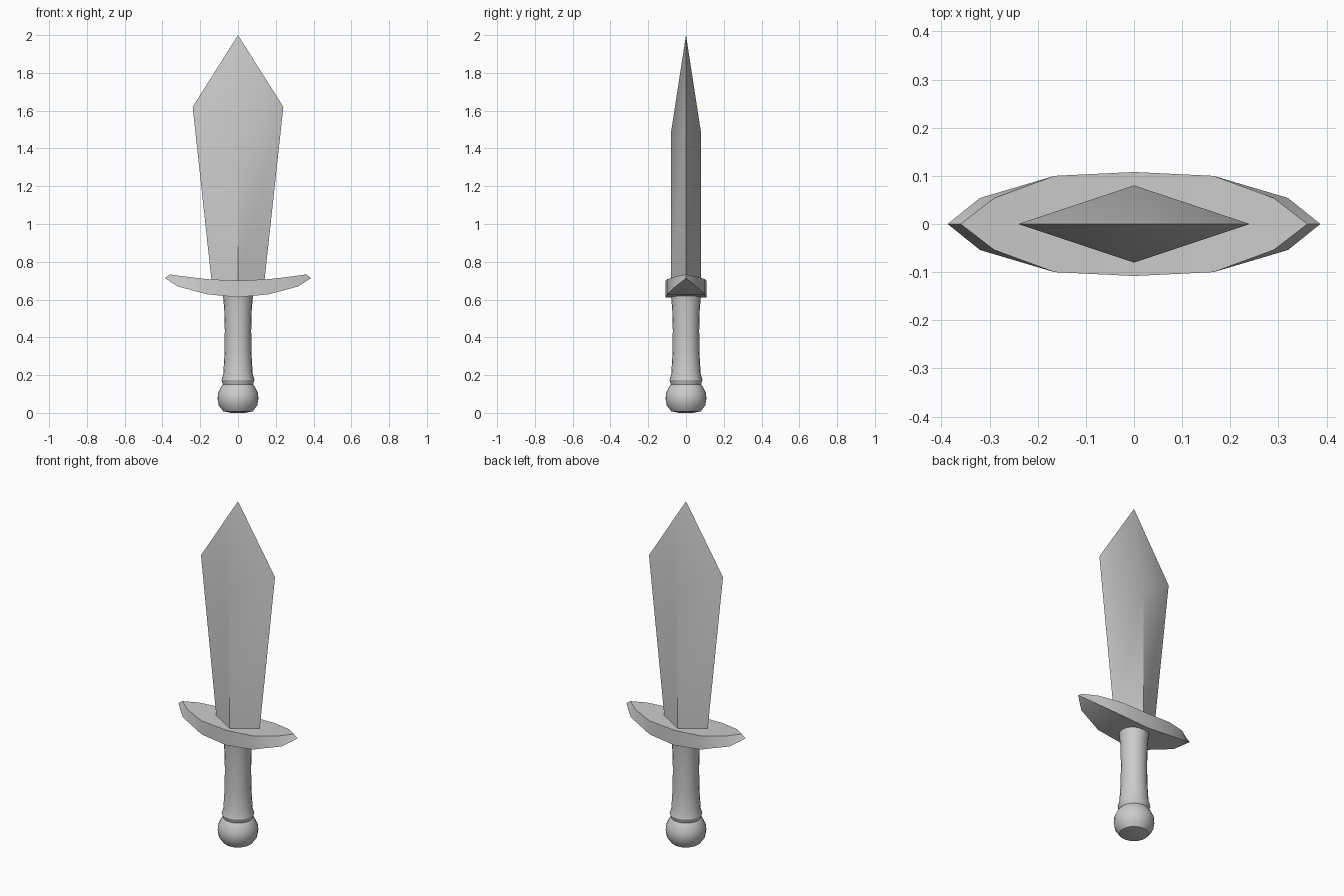
import bpy, bmesh, math

if "Cube" in bpy.data.objects:
    bpy.data.objects.remove(bpy.data.objects["Cube"])


def make(name, verts, faces):
    mesh = bpy.data.meshes.new(name)
    bm = bmesh.new()
    vs = [bm.verts.new(v) for v in verts]
    for f in faces:
        bm.faces.new([vs[i] for i in f])
    bmesh.ops.recalc_face_normals(bm, faces=bm.faces[:])
    bm.to_mesh(mesh)
    bm.free()
    ob = bpy.data.objects.new(name, mesh)
    bpy.context.collection.objects.link(ob)
    bpy.ops.object.select_all(action='DESELECT')
    bpy.context.view_layer.objects.active = ob
    ob.select_set(True)
    bpy.ops.object.shade_smooth_by_angle(angle=math.radians(30))
    return ob


# Blade: diamond section flaring up to the shoulders, then a point
verts = [(-.138, 0, .68), (0, -.078, .68), (.138, 0, .68), (0, .078, .68),
         (-.24, 0, 1.62), (0, -.08, 1.48), (.24, 0, 1.62), (0, .08, 1.48),
         (0, 0, 2)]
faces = [(3, 2, 1, 0)]
for i in range(4):
    j = (i + 1) % 4
    faces += [(i, j, j + 4, i + 4), (i + 4, j + 4, 8)]
make("blade", verts, faces)

# Crossguard: upturned boat shape, (lower x, lower z, upper x, upper z, half depth)
half = [(0, .612, 0, .70, .108), (.165, .628, .165, .708, .10),
        (.32, .67, .29, .723, .054)]
rows = [(-a, b, -c, d, y) for a, b, c, d, y in half[:0:-1]] + half
verts, faces = [], []
for a, b, c, d, y in rows:
    verts += [(a, -y, b), (a, y, b), (c, y, d), (c, -y, d)]
for r in range(len(rows) - 1):
    for i in range(4):
        j = (i + 1) % 4
        faces.append((r * 4 + i, r * 4 + j, r * 4 + j + 4, r * 4 + i + 4))
# pointed ends
for s, base in ((-1, 0), (1, 4 * (len(rows) - 1))):
    n = len(verts)
    verts += [(s * .387, 0, .714), (s * .36, 0, .733)]
    faces += [(base, base + 1, n), (base + 2, base + 3, n + 1),
              (base + 1, base + 2, n + 1, n), (base + 3, base, n, n + 1)]
make("crossguard", verts, faces)


# Turned parts
def lathe(name, profile, sides=20):
    verts, faces = [], []
    for r, z in profile:
        for i in range(sides):
            t = math.tau * i / sides
            verts.append((r * math.cos(t), r * math.sin(t), z))
    for k in range(len(profile) - 1):
        for i in range(sides):
            j = (i + 1) % sides
            faces.append((k * sides + i, k * sides + j,
                          (k + 1) * sides + j, (k + 1) * sides + i))
    faces.append(range(sides))
    faces.append(range((len(profile) - 1) * sides, len(profile) * sides))
    return make(name, verts, faces)


# Grip with a collar ring, and the rounded pommel
lathe("grip", [(.079, .15), (.087, .175), (.078, .205), (.071, .32),
               (.070, .44), (.073, .55), (.080, .625)])
lathe("pommel", [(.035, 0), (.078, .008), (.102, .04), (.108, .075),
                 (.106, .105), (.088, .14), (.079, .152)])
